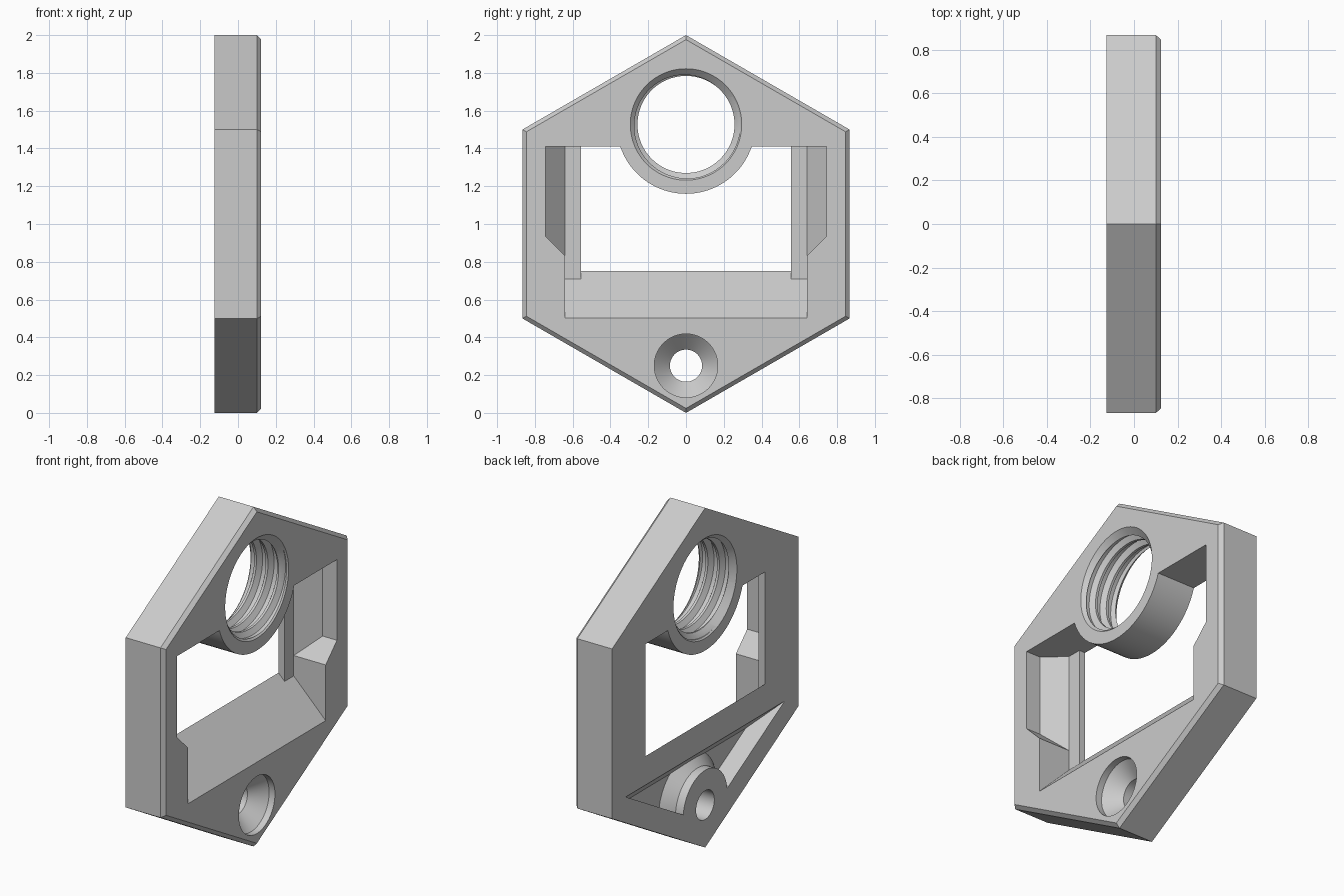
import bpy, bmesh
from math import sin, cos, pi, radians

if "Cube" in bpy.data.objects:
    bpy.data.objects.remove(bpy.data.objects["Cube"], do_unlink=True)

SEG = 96
BACK, FRONT = -0.125, 0.123
OUT = 0.2            # reach of cutters beyond the plate
RING_Z, SCREW_Z = 1.527, 0.25


def finish(bm, name):
    bmesh.ops.recalc_face_normals(bm, faces=bm.faces[:])
    mesh = bpy.data.meshes.new(name)
    bm.to_mesh(mesh)
    bm.free()
    ob = bpy.data.objects.new(name, mesh)
    bpy.context.collection.objects.link(ob)
    return ob


def hull(name, points):
    bm = bmesh.new()
    for p in points:
        bm.verts.new(p)
    bmesh.ops.convex_hull(bm, input=bm.verts[:])
    bmesh.ops.dissolve_limit(bm, angle_limit=radians(0.5),
                             verts=bm.verts[:], edges=bm.edges[:])
    return finish(bm, name)


def lathe(name, profile, z):
    """Solid of revolution along x; profile is a list of (x, radius)."""
    bm = bmesh.new()
    rows = [[bm.verts.new((x, r * cos(2 * pi * i / SEG), z + r * sin(2 * pi * i / SEG)))
             for i in range(SEG)] for x, r in profile]
    for a, b in zip(rows, rows[1:]):
        for i in range(SEG):
            j = (i + 1) % SEG
            bm.faces.new((a[i], a[j], b[j], b[i]))
    bm.faces.new(rows[0])
    bm.faces.new(rows[-1])
    return finish(bm, name)


def thread(name, z, pitch=0.075, turns=7, start=-0.3):
    """Helical thread core, closed by a pole at each end."""
    shape = [(0, 0.257), (0.2, 0.257), (0.45, 0.287), (0.75, 0.287)]
    n = len(shape)
    last = n * turns
    bm = bmesh.new()
    cols = []
    for i in range(SEG):
        a = 2 * pi * i / SEG
        col = []
        for k in range(last + 1):
            f, r = shape[k % n]
            x = start + pitch * (k // n + f + i / SEG)
            col.append(bm.verts.new((x, r * cos(a), z + r * sin(a))))
        cols.append(col)
    for i in range(SEG):
        wrap = i == SEG - 1
        right, shift = (cols[0], n) if wrap else (cols[i + 1], 0)
        for k in range(last - shift):
            bm.faces.new((cols[i][k], cols[i][k + 1],
                          right[k + 1 + shift], right[k + shift]))
    poles = {s: bm.verts.new((s * 0.4, 0, z)) for s in (-1, 1)}
    for e in [e for e in bm.edges if e.is_boundary]:
        s = 1 if e.verts[0].co.x > 0 else -1
        bm.faces.new((e.verts[0], e.verts[1], poles[s]))
    return finish(bm, name)


def cut(target, tool):
    mod = target.modifiers.new("cut", 'BOOLEAN')
    mod.operation = 'DIFFERENCE'
    mod.solver = 'EXACT'
    mod.object = tool
    bpy.context.view_layer.objects.active = target
    bpy.ops.object.modifier_apply(modifier=mod.name)


# Hexagonal plate with a chamfered front rim
def hexagon(x, r):
    return [(x, r * sin(pi * i / 3), 1 + r * cos(pi * i / 3)) for i in range(6)]


plate = hull("hexagonal_plate", hexagon(BACK, 1) + hexagon(FRONT - 0.022, 1)
             + hexagon(FRONT, 0.976))

# Window: narrow at the back lip, wider in front, with a sloping sill
def window(name, x0, half):
    return hull(name, [(x, y, z) for y in (-half, half) for x in (x0, OUT)
                       for z in (1.41, 0.625 - x)])


tools = [window("window_back", -OUT, 0.555), window("window_front", -0.085, 0.64)]

# Screw pocket behind the lower corner
tools.append(hull("rear_pocket", [(x, y, z) for x, top in ((-OUT, 0.655), (-0.01, 0.465))
                                  for y, z in ((0, 0.153), ((top - 0.153) / 0.577, top),
                                               (-(top - 0.153) / 0.577, top))]))

# Keep the ring boss and screw boss solid
ring_boss = lathe("ring_boss", [(-0.3, 0.367), (0.3, 0.367)], RING_Z)
screw_boss = lathe("screw_boss", [(-0.3, 0.205), (-0.075, 0.205), (0.02, 0.3)], SCREW_Z)
cut(tools[0], ring_boss)
cut(tools[1], ring_boss)
cut(tools[2], screw_boss)

# Side notches with slanted inner walls and slanted bottoms
for s in (-1, 1):
    outline = [(-0.085, 0.62), (-0.085, 0.64), (0.03, 0.745), (OUT, 0.745), (OUT, 0.62)]
    tools.append(hull("side_notch", [(x, s * y, z) for x, y in outline
                                     for z in (0.19 + y, 1.41)]))

# Countersunk screw hole, threaded ring hole and its lead-in
tools.append(lathe("screw_hole", [(-OUT, 0.085), (0.002, 0.085), (0.085, 0.168),
                                  (OUT, 0.168)], SCREW_Z))
tools.append(thread("thread_core", RING_Z))
for s, face in ((-1, BACK), (1, FRONT)):
    tools.append(lathe("lead_in", [(face - s * 0.04, 0.255), (face, 0.295),
                                   (face + s * 0.05, 0.295)], RING_Z))

for tool in tools:
    cut(plate, tool)
for tool in tools + [ring_boss, screw_boss]:
    bpy.data.objects.remove(tool, do_unlink=True)

# Material and shading
grey = bpy.data.materials.new("light_grey")
grey.use_nodes = True
colour = (0.6, 0.6, 0.6, 1)
grey.diffuse_color = colour
grey.node_tree.nodes["Principled BSDF"].inputs["Base Color"].default_value = colour
plate.data.materials.clear()
plate.data.materials.append(grey)
for p in plate.data.polygons:
    p.material_index = 0

bpy.ops.object.select_all(action='DESELECT')
plate.select_set(True)
bpy.context.view_layer.objects.active = plate
bpy.ops.object.shade_smooth_by_angle(angle=radians(25))
